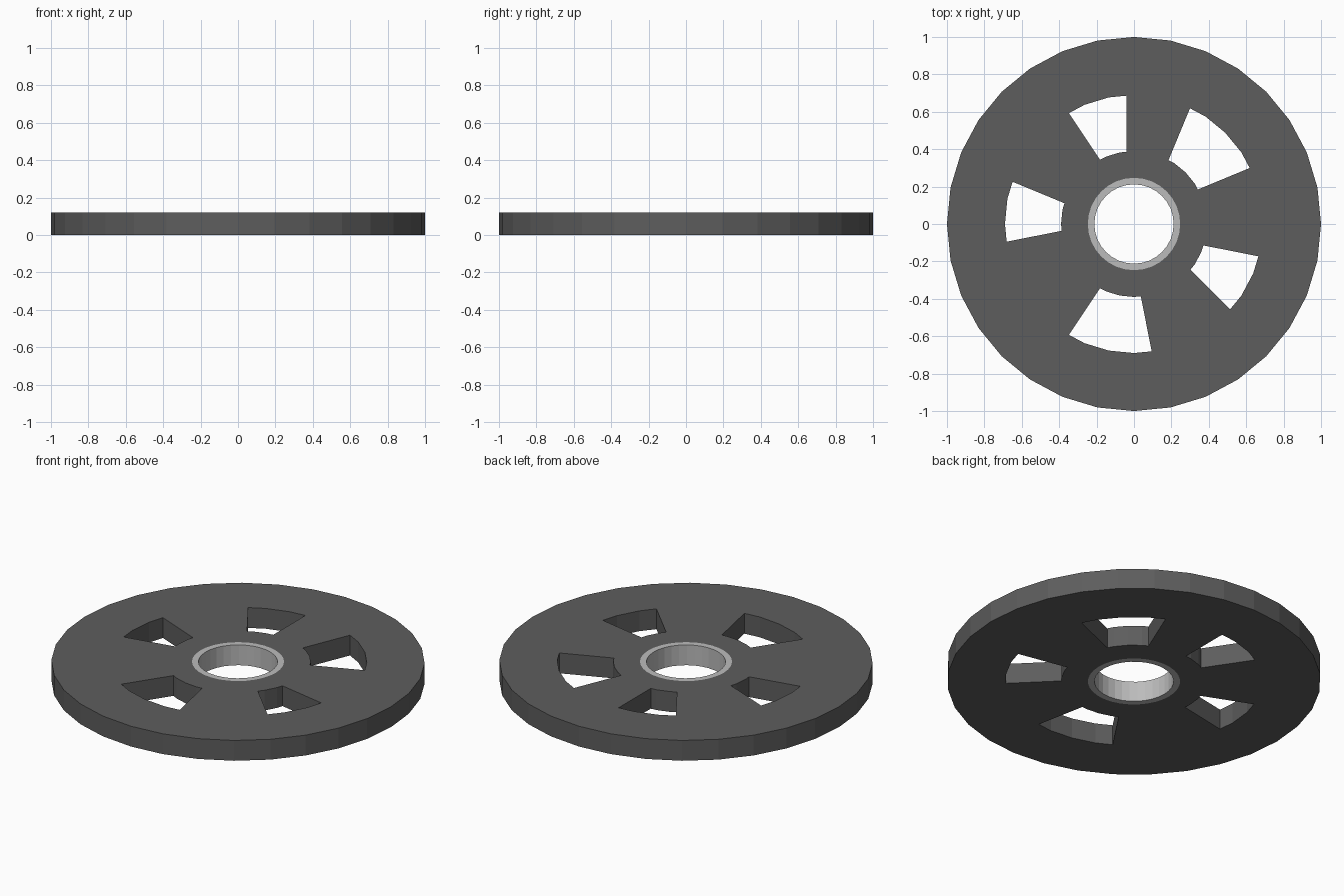
import bpy
from math import sin, cos, asin, radians

if "Cube" in bpy.data.objects:
    bpy.data.objects.remove(bpy.data.objects["Cube"])

STEP = 11.25          # 32-sided circles
THICK = 0.12
INSET = 0.04          # window sides are set in parallel to the spoke rays


def polar(r, deg):
    return (r * cos(radians(deg)), r * sin(radians(deg)))


def circle(r):
    return [polar(r, i * STEP) for i in range(32)]


def arc(r, a0, a1):
    """Faceted arc between two rays, its ends moved in by INSET along the facets."""
    n = round((a1 - a0) / STEP)
    off = asin(INSET / r) * 180 / 3.14159265
    local = off % STEP
    r_end = r * cos(radians(STEP / 2)) / cos(radians(local - STEP / 2))
    mids = [polar(r, a0 + i * STEP) for i in range(1, n)]
    return [polar(r_end, a0 + off)] + mids + [polar(r_end, a1 - off)]


def plate(name, loops, color):
    """Extrude a flat outline with holes from z = 0 to THICK."""
    cu = bpy.data.curves.new(name, 'CURVE')
    cu.dimensions = '2D'
    cu.fill_mode = 'BOTH'
    cu.extrude = THICK / 2
    for pts in loops:
        sp = cu.splines.new('POLY')
        sp.points.add(len(pts) - 1)
        for p, (x, y) in zip(sp.points, pts):
            p.co = (x, y, 0, 1)
        sp.use_cyclic_u = True
    ob = bpy.data.objects.new(name, cu)
    bpy.context.collection.objects.link(ob)
    ob.location.z = THICK / 2
    bpy.ops.object.select_all(action='DESELECT')
    ob.select_set(True)
    bpy.context.view_layer.objects.active = ob
    bpy.ops.object.convert(target='MESH')
    ob = bpy.context.object
    bpy.ops.object.mode_set(mode='EDIT')
    bpy.ops.mesh.select_all(action='SELECT')
    bpy.ops.mesh.remove_doubles(threshold=0.0005)
    bpy.ops.mesh.normals_make_consistent(inside=False)
    bpy.ops.object.mode_set(mode='OBJECT')
    bpy.ops.object.shade_flat()
    mat = bpy.data.materials.new(name + "_material")
    mat.diffuse_color = (*color, 1)
    mat.use_nodes = True
    mat.node_tree.nodes["Principled BSDF"].inputs["Base Color"].default_value = mat.diffuse_color
    ob.data.materials.clear()
    ob.data.materials.append(mat)
    return ob


# Wheel disc with five unevenly spaced windows
windows = [(22.5, 67.5), (90, 123.75), (157.5, 191.25), (236.25, 281.25), (315, 348.75)]
holes = [arc(0.69, a, b) + arc(0.39, a, b)[::-1] for a, b in windows]
plate("wheel_disc", [circle(1.0), circle(0.247)] + holes, (0.11, 0.11, 0.11))

# Lighter hub ring lining the centre bore
plate("hub_ring", [circle(0.247), circle(0.212)], (0.5, 0.5, 0.5))
